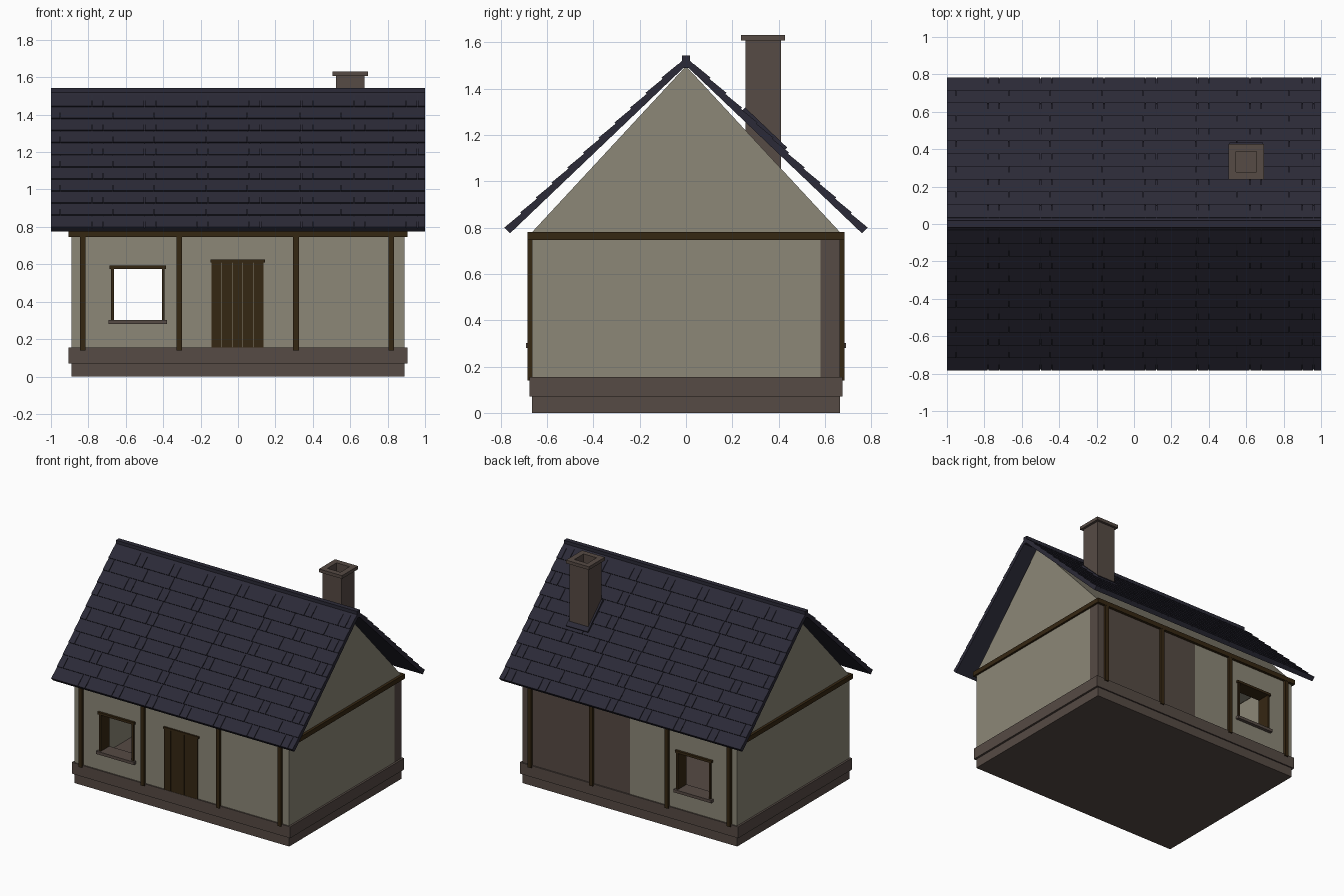
import bpy, bmesh

if "Cube" in bpy.data.objects:
    bpy.data.objects.remove(bpy.data.objects["Cube"])


def mat(name, rgb):
    m = bpy.data.materials.new(name)
    m.diffuse_color = (*rgb, 1)
    m.use_nodes = True
    m.node_tree.nodes["Principled BSDF"].inputs["Base Color"].default_value = m.diffuse_color
    return m


PLASTER = mat("plaster", (0.262, 0.242, 0.184))
STONE = mat("stone", (0.093, 0.069, 0.058))
WOOD = mat("dark_wood", (0.036, 0.020, 0.006))
SLATE = mat("slate", (0.024, 0.023, 0.038))


def add_prism(bm, profile, x0, x1):
    """Extrude a (y, z) profile along x."""
    a = [bm.verts.new((x0, y, z)) for y, z in profile]
    b = [bm.verts.new((x1, y, z)) for y, z in profile]
    n = len(profile)
    bm.faces.new(a)
    bm.faces.new(b[::-1])
    for i in range(n):
        j = (i + 1) % n
        bm.faces.new((a[j], a[i], b[i], b[j]))


def finish(name, bm, material):
    bmesh.ops.recalc_face_normals(bm, faces=bm.faces[:])
    me = bpy.data.meshes.new(name)
    bm.to_mesh(me)
    bm.free()
    me.materials.append(material)
    ob = bpy.data.objects.new(name, me)
    bpy.context.collection.objects.link(ob)
    return ob


def boxes(name, material, *ranges):
    """Each range is x0, x1, y0, y1, z0, z1."""
    bm = bmesh.new()
    for x0, x1, y0, y1, z0, z1 in ranges:
        y0, y1 = min(y0, y1), max(y0, y1)
        add_prism(bm, [(y0, z0), (y1, z0), (y1, z1), (y0, z1)], x0, x1)
    return finish(name, bm, material)


X, Y, T = 0.89, 0.665, 0.085          # wall outside half sizes and thickness
Z0, Z1 = 0.155, 0.765                 # wall bottom and top
WX0, WX1, WZ0, WZ1 = -0.675, -0.395, 0.285, 0.59   # window opening

# Stone base
boxes("foundation", STONE, (-X, X, -Y, Y, 0, 0.07))
boxes("plinth", STONE, (-0.905, 0.905, -0.675, 0.675, 0.07, Z0))

# Side walls
for side, name in ((-1, "left_wall"), (1, "right_wall")):
    xs = sorted((side * X, side * (X - T)))
    boxes(name, PLASTER, (*xs, -Y + T, Y - T, Z0, Z1))

# Front and back walls with a window opening, posts and window frames
for s, name in ((-1, "front"), (1, "back")):
    o, i = s * Y, s * (Y - T)
    split = X if s < 0 else 0.0
    boxes(name + "_wall", PLASTER,
          (-X, WX0, o, i, Z0, Z1),
          (WX0, WX1, o, i, Z0, WZ0),
          (WX0, WX1, o, i, WZ1, Z1),
          (WX1, split, o, i, Z0, Z1))
    if s > 0:
        boxes("back_stone_wall", STONE, (split, X, o, i, Z0, Z1))
    boxes(name + "_posts", WOOD,
          *[(x - 0.015, x + 0.015, s * 0.655, s * 0.684, 0.14, 0.75)
            for x in (-0.83, -0.315, 0.31, 0.82)])
    p, q = s * 0.677, s * 0.575
    boxes(name + "_window_frame", WOOD,
          (WX0 - 0.003, WX0 + 0.012, p, q, 0.3, 0.575),
          (WX1 - 0.012, WX1 + 0.003, p, q, 0.3, 0.575),
          (-0.688, -0.385, s * 0.682, q, 0.575, 0.593))
    boxes(name + "_window_sill", STONE, (-0.692, -0.38, s * 0.69, q, 0.28, 0.302))

# Door planks and lintel
w = 0.28 / 5
boxes("door_planks", WOOD,
      *[(-0.142 + k * w, -0.144 + (k + 1) * w, -0.673, -0.62, Z0, 0.612)
        for k in range(5)])
boxes("door_lintel", WOOD, (-0.147, 0.145, -0.677, -0.62, 0.61, 0.625))

# Ring of eave beams
boxes("eave_beams", WOOD,
      (-0.905, 0.905, -0.685, -0.6, 0.747, 0.782),
      (-0.905, 0.905, 0.6, 0.685, 0.747, 0.782),
      (-0.905, -0.82, -0.6, 0.6, 0.747, 0.782),
      (0.82, 0.905, -0.6, 0.6, 0.747, 0.782))

# Gable attic
bm = bmesh.new()
add_prism(bm, [(-Y, 0.78), (Y, 0.78), (0, 1.497)], -0.885, 0.885)
finish("gable", bm, PLASTER)

# Roof slopes: s runs down the slope, n is height off its underside
DY, DZ = 0.7236, -0.6902
LENGTH = 1.05


def slope(side, s, n):
    return side * (DY * s - DZ * n), 1.5 + DZ * s + DY * n


ROWS = 11
for side, name in ((-1, "front"), (1, "back")):
    bm = bmesh.new()
    add_prism(bm, [(0, 1.5), slope(side, LENGTH, 0), slope(side, LENGTH, 0.026),
                   slope(side, 0, 0.026), (0, 1.53)], -1, 1)
    finish(name + "_roof_slab", bm, SLATE)

    # Overlapping rows of slates, lifted at their lower edge
    bm = bmesh.new()
    step = (LENGTH - 0.02) / ROWS
    for r in range(ROWS):
        a, b = 0.02 + r * step, 0.02 + (r + 1) * step
        prof = [slope(side, a, 0.024), slope(side, b, 0.026),
                slope(side, b, 0.035), slope(side, a, 0.028)]
        start = -0.95 if r % 2 else -0.78
        cuts, x, k = [-1.0], start, 0
        while x < 0.98:
            cuts.append(x)
            x += (0.28, 0.22)[k % 2] if r % 2 else (0.06, 0.22)[k % 2]
            k += 1
        cuts.append(1.0)
        for x0, x1 in zip(cuts, cuts[1:]):
            add_prism(bm, prof, x0 + (0.002 if x0 > -1 else 0),
                      x1 - (0.002 if x1 < 1 else 0))
    finish(name + "_slates", bm, SLATE)

boxes("ridge_cap", SLATE, (-1, 1, -0.018, 0.018, 1.49, 1.543))

# Chimney: hollow stack, hollow cap and flashing
def tube(name, cx, cy, outer, inner, z0, z1):
    o, i = outer, inner
    boxes(name, STONE,
          (cx - o, cx + o, cy - o, cy - i, z0, z1),
          (cx - o, cx + o, cy + i, cy + o, z0, z1),
          (cx - o, cx - i, cy - i, cy + i, z0, z1),
          (cx + i, cx + o, cy - i, cy + i, z0, z1))


CX, CY = 0.6, 0.333
boxes("chimney_stack", STONE, (CX - 0.077, CX + 0.077, CY - 0.077, CY + 0.077, 1.02, 1.44))
tube("chimney_top", CX, CY, 0.077, 0.054, 1.44, 1.61)
tube("chimney_cap", CX, CY, 0.095, 0.054, 1.608, 1.632)

bm = bmesh.new()
add_prism(bm, [slope(1, 0.31, 0.02), slope(1, 0.56, 0.02),
               slope(1, 0.56, 0.045), slope(1, 0.31, 0.045)], CX - 0.09, CX + 0.09)
finish("chimney_flashing", bm, SLATE)
